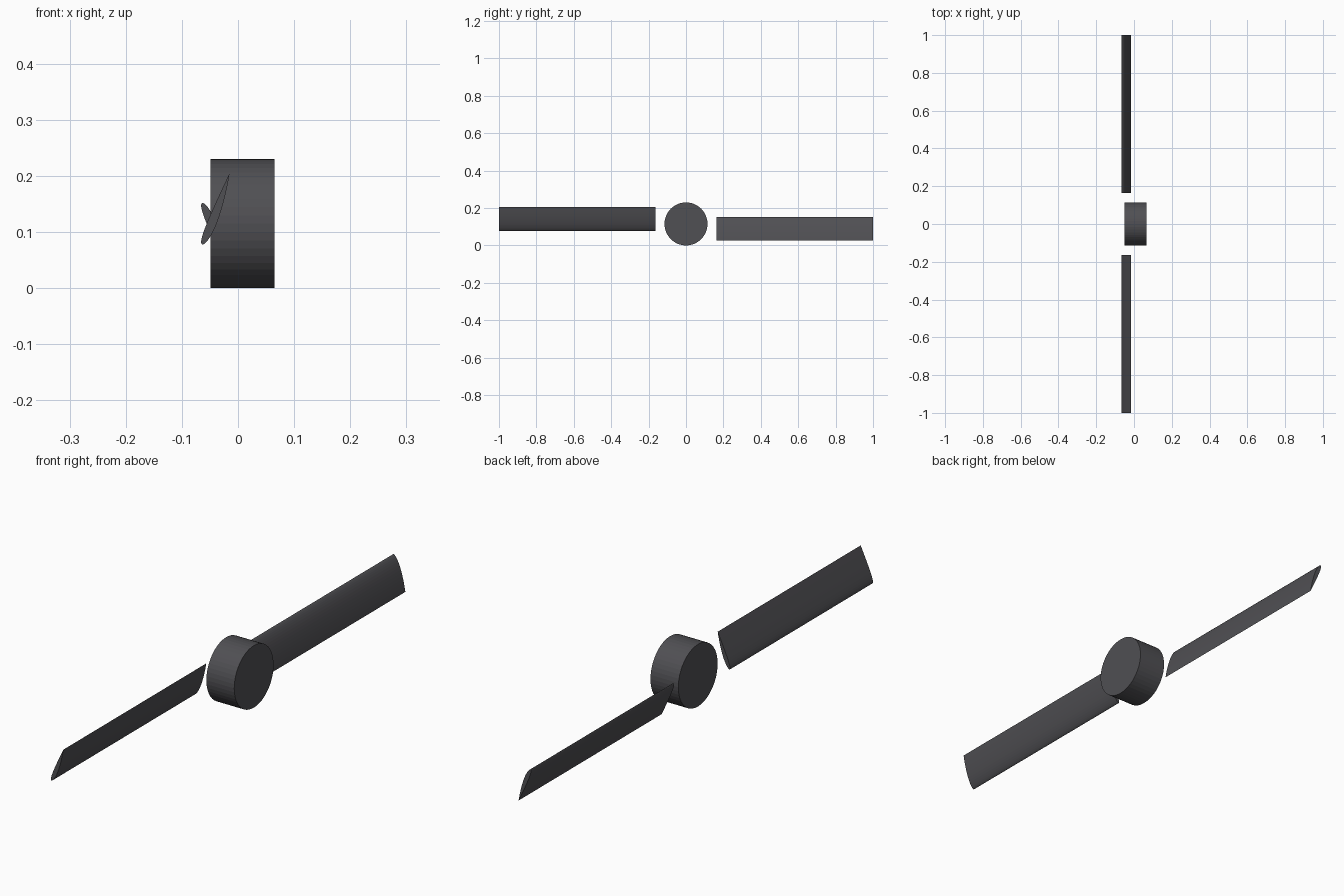
import bpy
import bmesh
import math
from mathutils import Matrix, Vector

if "Cube" in bpy.data.objects:
    bpy.data.objects.remove(bpy.data.objects["Cube"])

AXIS_Z = 0.115
LEAD = Vector((-0.064, 0.078))     # rounded edge of the section (x, z)
TRAIL = Vector((-0.015, 0.205))    # sharp edge of the section (x, z)
CAMBER, CAMBER_POS, THICK = 0.02, 0.4, 0.12

grey = bpy.data.materials.new("dark grey")
grey.use_nodes = True
grey.diffuse_color = (0.08, 0.079, 0.087, 1)
grey.node_tree.nodes["Principled BSDF"].inputs["Base Color"].default_value = grey.diffuse_color


def add_object(name, bm):
    bmesh.ops.recalc_face_normals(bm, faces=bm.faces)
    mesh = bpy.data.meshes.new(name)
    bm.to_mesh(mesh)
    bm.free()
    mesh.materials.append(grey)
    obj = bpy.data.objects.new(name, mesh)
    bpy.context.collection.objects.link(obj)


def section_point(t, side):
    """Point on the cambered wing section, t from leading to trailing edge."""
    p = CAMBER_POS
    if t < p:
        mid = CAMBER / p**2 * (2 * p * t - t * t)
    else:
        mid = CAMBER / (1 - p)**2 * (1 - 2 * p + 2 * p * t - t * t)
    half = 5 * THICK * (0.2969 * math.sqrt(t) - 0.126 * t - 0.3516 * t**2
                        + 0.2843 * t**3 - 0.1036 * t**4)
    chord = TRAIL - LEAD
    across = Vector((chord.y, -chord.x))
    return LEAD + chord * t + across * (mid + side * half)


def blade(name, turn):
    steps = 20
    ts = [(1 - math.cos(math.pi * i / steps)) / 2 for i in range(steps + 1)]
    outline = [section_point(t, 1) for t in ts]
    outline += [section_point(t, -1) for t in reversed(ts[1:-1])]
    bm = bmesh.new()
    face = bm.faces.new([bm.verts.new((q.x, -1, q.y - AXIS_Z)) for q in outline])
    grown = bmesh.ops.extrude_face_region(bm, geom=[face], use_keep_orig=True)
    tip = [v for v in grown["geom"] if isinstance(v, bmesh.types.BMVert)]
    bmesh.ops.translate(bm, verts=tip, vec=(0, 0.836, 0))
    place = Matrix.Translation((0, 0, AXIS_Z)) @ Matrix.Rotation(turn, 4, "X")
    bmesh.ops.transform(bm, matrix=place, verts=bm.verts)
    add_object(name, bm)


# Hub: a short drum lying along x
bm = bmesh.new()
hub_place = Matrix.Translation((0.008, 0, AXIS_Z)) @ Matrix.Rotation(math.pi / 2, 4, "Y")
bmesh.ops.create_cone(bm, cap_ends=True, segments=48, radius1=AXIS_Z,
                      radius2=AXIS_Z, depth=0.114, matrix=hub_place)
add_object("hub", bm)

# Two blades, half a turn apart about the hub axis
blade("front_blade", 0)
blade("back_blade", math.pi)
